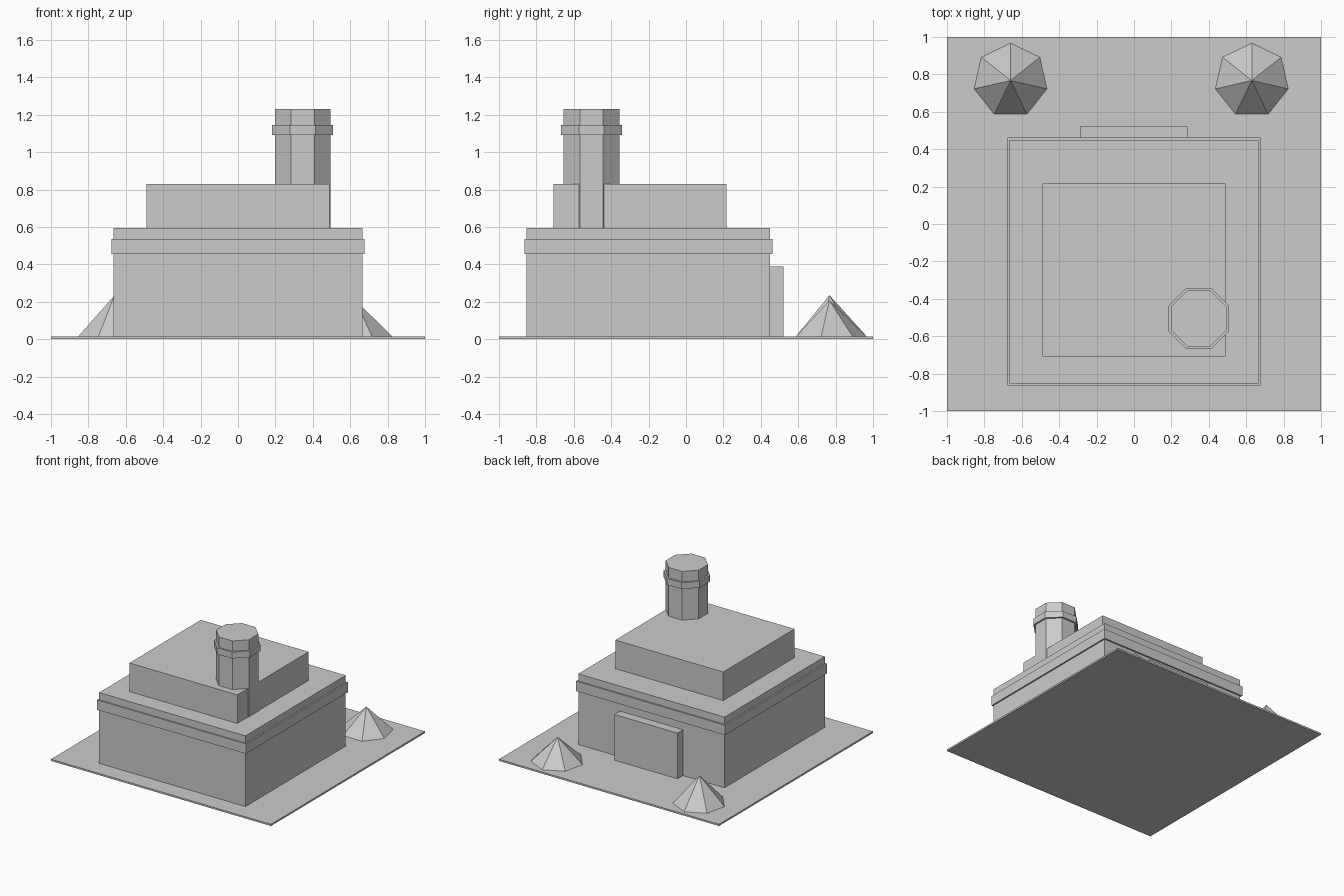
import bpy
import bmesh
from math import cos, sin, pi

cube = bpy.data.objects.get("Cube")
if cube:
    bpy.data.objects.remove(cube, do_unlink=True)

# Single stone colour
STONE = (0.6, 0.6, 0.6, 1.0)
stone = bpy.data.materials.new("stone grey")
stone.use_nodes = True
stone.diffuse_color = STONE
stone.node_tree.nodes["Principled BSDF"].inputs["Base Color"].default_value = STONE


def finish(name, bm):
    bmesh.ops.recalc_face_normals(bm, faces=bm.faces)
    mesh = bpy.data.meshes.new(name)
    bm.to_mesh(mesh)
    bm.free()
    mesh.materials.append(stone)
    obj = bpy.data.objects.new(name, mesh)
    bpy.context.collection.objects.link(obj)
    return obj


def extrude_outline(name, points, z0, z1):
    """Closed prism with a flat outline."""
    bm = bmesh.new()
    face = bm.faces.new([bm.verts.new((x, y, z0)) for x, y in points])
    result = bmesh.ops.extrude_face_region(bm, geom=[face], use_keep_orig=True)
    top = [v for v in result["geom"] if isinstance(v, bmesh.types.BMVert)]
    bmesh.ops.translate(bm, verts=top, vec=(0, 0, z1 - z0))
    return finish(name, bm)


def box(name, x, y, z):
    corners = [(x[0], y[0]), (x[1], y[0]), (x[1], y[1]), (x[0], y[1])]
    return extrude_outline(name, corners, *z)


def polygon(cx, cy, radius, sides, start):
    angles = [start + 2 * pi * i / sides for i in range(sides)]
    return [(cx + radius * cos(a), cy + radius * sin(a)) for a in angles]


def pyramid(name, cx, cy, radius, sides, z0, z1):
    bm = bmesh.new()
    ring = [bm.verts.new((x, y, z0)) for x, y in polygon(cx, cy, radius, sides, pi / 2)]
    tip = bm.verts.new((cx, cy, z1))
    bm.faces.new(ring)
    for i in range(sides):
        bm.faces.new((ring[i], ring[(i + 1) % sides], tip))
    return finish(name, bm)


GROUND = 0.014

# Ground plate and stepped building
box("ground_plate", (-1, 1), (-1, 1), (0, GROUND))
box("main_block", (-0.665, 0.665), (-0.853, 0.449), (GROUND, 0.595))
box("wall_band", (-0.677, 0.677), (-0.864, 0.462), (0.455, 0.536))
box("upper_block", (-0.49, 0.49), (-0.709, 0.217), (0.595, 0.83))
box("back_entrance", (-0.288, 0.285), (0.44, 0.521), (GROUND, 0.39))

# Eight-sided chimney with a collar, flats facing the axes
for name, flat, z0, z1 in (("chimney", 0.149, 0.595, 1.23),
                           ("chimney_collar", 0.163, 1.092, 1.145)):
    outline = polygon(0.346, -0.505, flat / cos(pi / 8), 8, pi / 8)
    extrude_outline(name, outline, z0, z1)

# Seven-sided mounds behind the building
pyramid("right_mound", -0.66, 0.767, 0.2, 7, GROUND, 0.235)
pyramid("left_mound", 0.63, 0.767, 0.2, 7, GROUND, 0.207)
